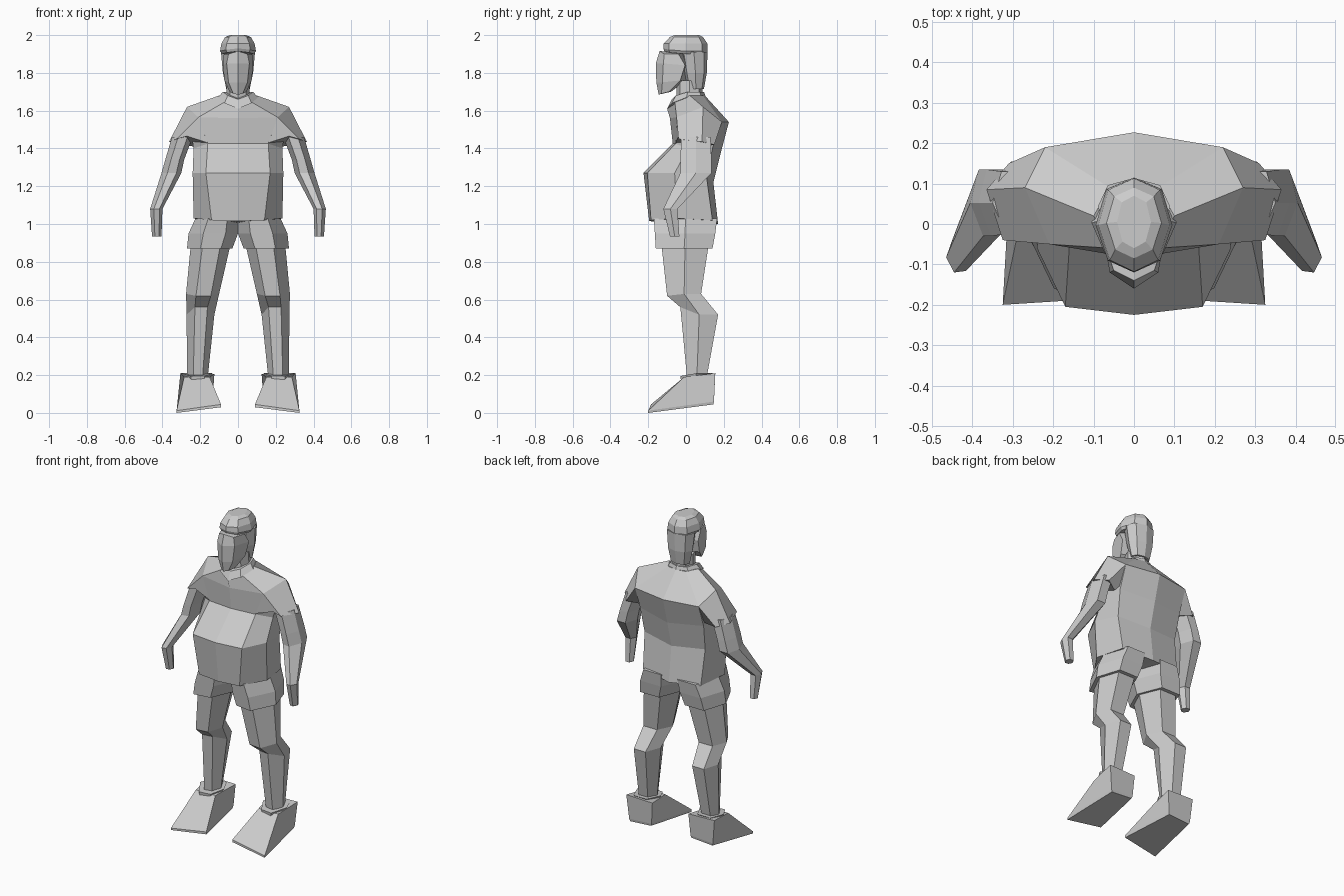
import bpy, bmesh

grey = bpy.data.materials.new("plain_grey")
grey.diffuse_color = (0.6, 0.6, 0.6, 1)


def loft(name, rings, closed=True):
    """Skin bottom-up rings, cap both ends and mirror across x = 0.
    Open rings are half outlines running front centre -> side -> back centre."""
    bm = bmesh.new()
    vs = [[bm.verts.new(p) for p in ring] for ring in rings]
    n = len(rings[0])
    for a, b in zip(vs, vs[1:]):
        for j in range(n if closed else n - 1):
            k = (j + 1) % n
            bm.faces.new((a[j], a[k], b[k], b[j]))
    bm.faces.new(vs[0][::-1])
    bm.faces.new(vs[-1])
    if closed:
        bmesh.ops.recalc_face_normals(bm, faces=bm.faces)
    mesh = bpy.data.meshes.new(name)
    bm.to_mesh(mesh)
    bm.free()
    mesh.materials.append(grey)
    ob = bpy.data.objects.new(name, mesh)
    bpy.context.collection.objects.link(ob)
    mod = ob.modifiers.new("Mirror", 'MIRROR')
    mod.use_clip = True
    return ob


def hexa(x0, x1, y0, y1, z, z_front=None):
    """Six-sided limb section filling the given x and y range."""
    w, d = x1 - x0, y1 - y0
    zf = z if z_front is None else z_front
    return [(x0 + w * .25, y0 + d * .05, zf), (x0 + w * .7, y0, zf),
            (x1, y0 + d * .5, z), (x0 + w * .8, y1, z),
            (x0 + w * .25, y1, z), (x0, y0 + d * .5, z)]


def half(rx, y0, y1, z, z_front=None):
    """Half of an eight-sided section on the centre line."""
    m, r = (y0 + y1) / 2, (y1 - y0) / 2
    zf = z if z_front is None else z_front
    return [(0, y0, zf), (rx * .68, m - r * .75, (z + zf) / 2), (rx, m, z),
            (rx * .72, m + r * .75, z), (0, y1, z)]


# Shirt body with heavy belly and wide back
loft("shirt", [
    [(0, -.195, 1.015), (.14, -.185, 1.02), (.235, -.05, 1.03), (.2, .14, 1.02), (0, .17, 1.0)],
    [(0, -.225, 1.27), (.17, -.205, 1.27), (.24, -.06, 1.27), (.21, .11, 1.24), (0, .145, 1.22)],
    [(0, -.07, 1.425), (.16, -.055, 1.425), (.235, .01, 1.40), (.22, .14, 1.40), (0, .185, 1.38)],
    [(0, -.085, 1.56), (.21, -.05, 1.565), (.27, .09, 1.62), (.22, .19, 1.54), (0, .227, 1.54)],
    [(0, -.10, 1.61), (.055, -.06, 1.655), (.1, .02, 1.68), (.06, .09, 1.68), (0, .1, 1.68)],
], False)

# Short sleeves
loft("sleeve", [
    [(.27, -.04, 1.465), (.325, -.04, 1.45), (.365, .085, 1.435), (.31, .15, 1.42), (.23, .10, 1.41)],
    [(.16, -.055, 1.43), (.21, -.05, 1.565), (.27, .09, 1.62), (.22, .19, 1.54), (.19, .13, 1.42)],
])

# Arms and hands
loft("arm", [
    hexa(.405, .455, -.085, -.035, .935),
    hexa(.40, .465, -.12, -.045, 1.08),
    hexa(.30, .405, -.03, .135, 1.27),
    hexa(.285, .385, -.03, .135, 1.34),
    hexa(.24, .35, -.025, .13, 1.46),
])

# Shorts: one flared leg per side, meeting at the crotch
loft("shorts_leg", [
    hexa(.03, .27, -.16, .14, .87),
    hexa(.0, .262, -.165, .155, .95),
    hexa(.0, .225, -.17, .165, 1.03),
])

# Legs with knee and calf
loft("leg", [
    hexa(.16, .27, .005, .11, .19),
    hexa(.125, .272, -.03, .17, .52, .56),
    hexa(.10, .275, -.10, .08, .63, .62),
    hexa(.04, .25, -.13, .12, .89),
])

# Wedge shoes with a collar
loft("shoe", [
    [(.09, -.185, .03), (.325, -.2, 0), (.285, .145, .045), (.14, .145, .055)],
    [(.09, -.185, .045), (.325, -.2, .012), (.29, .148, .06), (.135, .148, .07)],
    [(.15, -.01, .19), (.285, -.01, .19), (.305, .155, .21), (.125, .155, .205)],
])
loft("shoe_collar", [
    hexa(.15, .285, -.025, .12, .185, .16),
    hexa(.135, .30, -.03, .14, .21, .195),
])

# Neck and collar
loft("neck", [half(.065, -.05, .09, 1.6), half(.06, -.05, .085, 1.76)], False)
loft("collar", [half(.105, -.10, .105, 1.67, 1.61), half(.08, -.075, .095, 1.70, 1.66)], False)

# Long hair at the back of the head
loft("hair", [
    half(.062, .01, .095, 1.715),
    half(.08, -.01, .11, 1.80),
    half(.09, -.03, .114, 1.91),
], False)

# Rounded crown overhanging the forehead
loft("crown", [
    half(.085, -.115, .112, 1.90, 1.915),
    half(.095, -.12, .115, 1.915, 1.93),
    half(.088, -.118, .113, 1.955),
    half(.068, -.085, .09, 1.99),
    half(.042, -.06, .07, 2.0),
], False)

# Face with a central ridge and pointed chin
loft("face", [
    [(0, -.145, 1.685), (.025, -.13, 1.69), (.045, -.09, 1.70), (0, -.08, 1.70)],
    [(0, -.157, 1.75), (.05, -.125, 1.75), (.072, -.03, 1.76), (0, 0, 1.76)],
    [(0, -.16, 1.85), (.06, -.12, 1.85), (.08, -.005, 1.84), (0, 0, 1.84)],
    [(0, -.14, 1.915), (.05, -.115, 1.90), (.075, -.04, 1.90), (0, 0, 1.91)],
], False)
